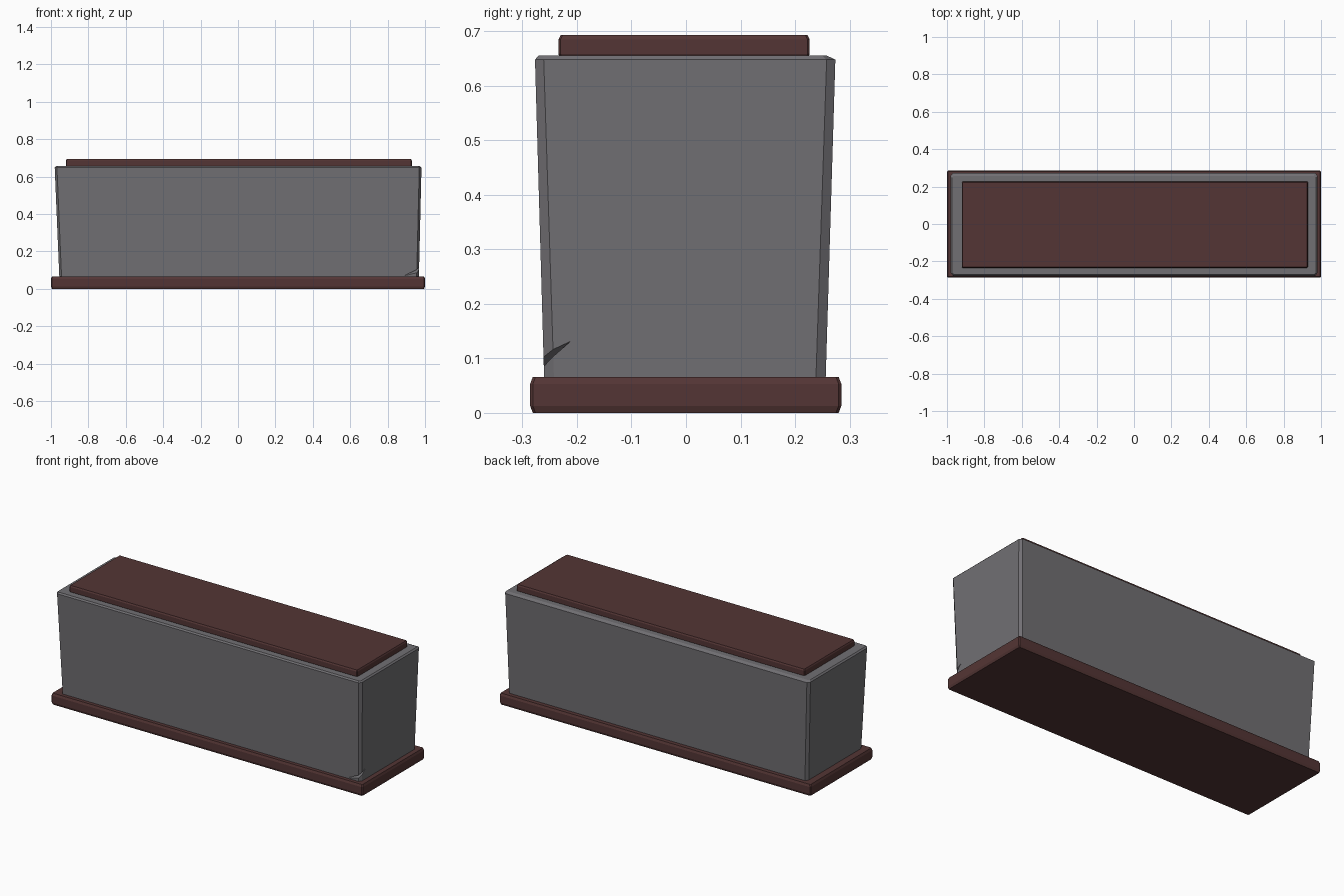
import bpy, bmesh

if "Cube" in bpy.data.objects:
    bpy.data.objects.remove(bpy.data.objects["Cube"])


def material(name, rgb):
    m = bpy.data.materials.new(name)
    m.diffuse_color = (*rgb, 1)
    m.use_nodes = True
    m.node_tree.nodes["Principled BSDF"].inputs["Base Color"].default_value = m.diffuse_color
    return m


brown = material("dark red brown", (0.088, 0.036, 0.035))
grey = material("stone grey", (0.165, 0.160, 0.172))


def make_object(name, bm, mat):
    bmesh.ops.recalc_face_normals(bm, faces=bm.faces)
    me = bpy.data.meshes.new(name)
    bm.to_mesh(me)
    bm.free()
    ob = bpy.data.objects.new(name, me)
    me.materials.append(mat)
    bpy.context.collection.objects.link(ob)
    return ob


def loft(rings):
    """Closed solid through a stack of equal-length point rings."""
    bm = bmesh.new()
    vs = [[bm.verts.new(p) for p in r] for r in rings]
    n = len(rings[0])
    bm.faces.new(vs[0])
    bm.faces.new(vs[-1])
    for a, b in zip(vs, vs[1:]):
        for i in range(n):
            j = (i + 1) % n
            bm.faces.new((a[i], a[j], b[j], b[i]))
    return bm


def ring(x0, x1, y0, y1, z, cx, cy):
    """Rectangle with cut corners."""
    return [(x0 + cx, y0, z), (x1 - cx, y0, z), (x1, y0 + cy, z), (x1, y1 - cy, z),
            (x1 - cx, y1, z), (x0 + cx, y1, z), (x0, y1 - cy, z), (x0, y0 + cy, z)]


def slab(name, x0, x1, y0, y1, z0, z1, c, h):
    rings = [ring(x0 + d, x1 - d, y0 + d, y1 - d, z, c, c)
             for z, d in ((z0, c), (z0 + h, 0), (z1 - h, 0), (z1, c))]
    return make_object(name, loft(rings), brown)


# bottom and top slabs
slab("base_slab", -1, 1, -0.286, 0.285, 0, 0.066, 0.005, 0.013)
slab("top_slab", -0.92, 0.93, -0.234, 0.227, 0.650, 0.693, 0.004, 0.008)

# tapered body with chamfered corners
body = make_object("body", loft([
    ring(-0.955, 0.967, -0.260, 0.256, 0.055, 0.012, 0.018),
    ring(-0.980, 0.981, -0.277, 0.274, 0.648, 0.012, 0.016),
    ring(-0.972, 0.973, -0.270, 0.257, 0.656, 0.010, 0.008)]), grey)

# chipped lower front right corner
bm = bmesh.new()
for p in ((0.975, -0.208, 0.136), (0.885, -0.262, 0.068),
          (1.0, -0.295, 0.108), (1.0, -0.295, 0.066)):
    bm.verts.new(p)
bmesh.ops.convex_hull(bm, input=bm.verts)
cutter = make_object("chip_cutter", bm, grey)
cutter.hide_render = True
cutter.hide_set(True)
mod = body.modifiers.new("chip", 'BOOLEAN')
mod.operation = 'DIFFERENCE'
mod.solver = 'EXACT'
mod.object = cutter
